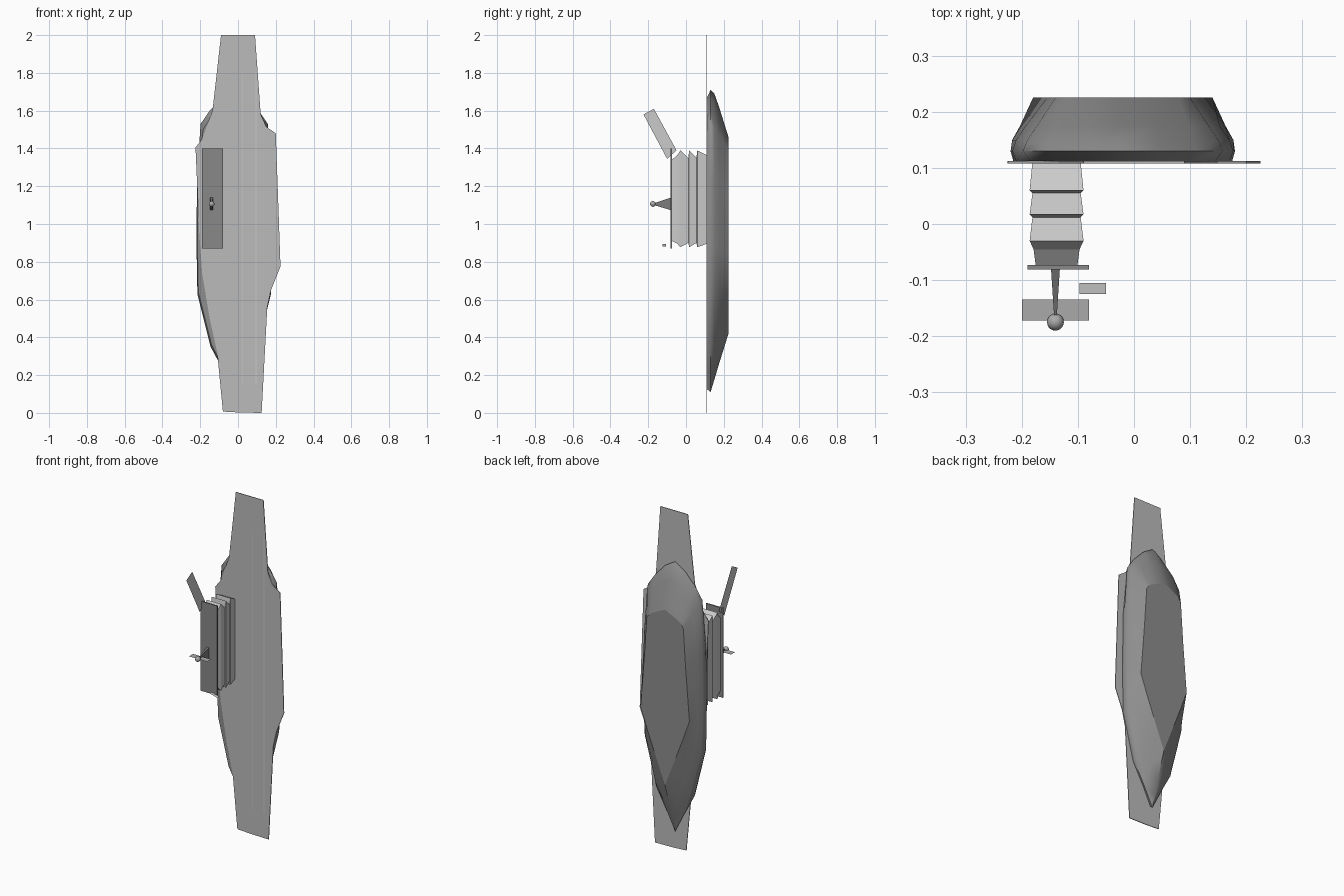
import bpy, bmesh, math

if "Cube" in bpy.data.objects:
    bpy.data.objects.remove(bpy.data.objects["Cube"])


def make(name, verts, faces, smooth=None, shade=None, sharp_caps=False):
    me = bpy.data.meshes.new(name)
    me.from_pydata(verts, [], faces)
    bm = bmesh.new()
    bm.from_mesh(me)
    bmesh.ops.remove_doubles(bm, verts=bm.verts, dist=1e-5)
    if len(faces) > 1:
        bmesh.ops.recalc_face_normals(bm, faces=bm.faces)
    bm.to_mesh(me)
    bm.free()
    ob = bpy.data.objects.new(name, me)
    bpy.context.collection.objects.link(ob)
    if smooth:
        for p in me.polygons:
            p.use_smooth = True
        me.set_sharp_from_angle(angle=math.radians(smooth))
    if sharp_caps:
        for p in me.polygons:
            if p.loop_total > 4:
                p.use_smooth = False
                for li in p.loop_indices:
                    me.edges[me.loops[li].edge_index].use_edge_sharp = True
    if shade:
        paint(me, shade)
    return ob


def paint(me, shade):
    m = bpy.data.materials.new(me.name + "_paint")
    m.diffuse_color = (shade, shade, shade, 1)
    m.use_nodes = True
    m.node_tree.nodes["Principled BSDF"].inputs["Base Color"].default_value = m.diffuse_color
    me.materials.append(m)


def loft(name, rings, smooth=None, shade=None, sharp_caps=False):
    n = len(rings[0])
    verts = [v for r in rings for v in r]
    faces = [[i * n + j, i * n + (j + 1) % n, (i + 1) * n + (j + 1) % n, (i + 1) * n + j]
             for i in range(len(rings) - 1) for j in range(n)]
    faces += [list(range(n)), list(range(len(verts) - n, len(verts)))]
    return make(name, verts, faces, smooth, shade, sharp_caps)


def rect(x, hx, y, z0, z1):
    return [(x - hx, y, z0), (x + hx, y, z0), (x + hx, y, z1), (x - hx, y, z1)]


def box(name, x0, x1, y0, y1, z0, z1, shade=None):
    x, h = (x0 + x1) / 2, (x1 - x0) / 2
    return loft(name, [rect(x, h, y0, z0, z1), rect(x, h, y1, z0, z1)], shade=shade)


# Flight deck: thin plate with an asymmetric outline
outline = [(-.09, 2.0), (.09, 2.0), (.12, 1.58), (.15, 1.515), (.20, 1.48),
           (.225, .775), (.175, .65), (.155, .56), (.125, 0), (.01, .002),
           (-.08, .007), (-.11, .32), (-.15, .50), (-.19, .74), (-.205, .95),
           (-.225, 1.405), (-.19, 1.45), (-.135, 1.60)]
loft("flight_deck", [[(x, y, z) for x, z in outline] for y in (.108, .112)], shade=.5)

# Hull: mirrored half outlines (half width, z) lofted from deck to flat keel
CX = -.02
halves = [
    (.112, [(0, 1.67), (.06, 1.63), (.12, 1.57), (.165, 1.50), (.19, 1.25),
            (.195, .90), (.19, .64), (.12, .36), (.052, .235), (0, .125)]),
    (.130, [(0, 1.71), (.065, 1.67), (.13, 1.60), (.178, 1.53), (.197, 1.25),
            (.20, .90), (.195, .63), (.125, .35), (.055, .22), (0, .11)]),
    (.150, [(0, 1.69), (.063, 1.64), (.127, 1.58), (.170, 1.51), (.190, 1.24),
            (.197, .89), (.185, .64), (.115, .38), (.05, .27), (0, .175)]),
    (.175, [(0, 1.62), (.058, 1.585), (.117, 1.53), (.153, 1.47), (.173, 1.22),
            (.183, .87), (.165, .66), (.095, .44), (.045, .34), (0, .26)]),
    (.225, [(0, 1.46), (.05, 1.437), (.10, 1.41), (.12, 1.38), (.135, 1.15),
            (.160, .84), (.12, .73), (.07, .60), (.035, .51), (0, .42)]),
]
loft("hull", [[(CX + w, y, z) for w, z in h] + [(CX - w, y, z) for w, z in h[-2:0:-1]]
              for y, h in halves], smooth=60, shade=.27, sharp_caps=True)

# Island: stepped tiers, each flaring towards the front
tiers = [(.110, .043, .895, 1.365), (.060, .048, .877, 1.39), (.055, .043, .90, 1.35),
         (.017, .048, .877, 1.39), (.012, .043, .90, 1.35), (-.030, .048, .877, 1.39),
         (-.045, .041, .895, 1.365), (-.075, .037, .91, 1.34)]
loft("island_tiers", [rect(-.138, h, y, z0, z1) for y, h, z0, z1 in tiers])
box("island_roof", -.19, -.08, -.081, -.073, .87, 1.40, shade=.25)

# Mast with yard and radar ball
loft("mast", [rect(-.14, .008, -.078, 1.073, 1.14), rect(-.14, .002, -.17, 1.10, 1.11)],
     shade=.2)
yard = [(-.20, -.172), (-.08, -.172), (-.08, -.135), (-.20, -.135)]
make("mast_yard", [(x, y, 1.105) for x, y in yard], [[0, 1, 2, 3]], shade=.4)
bm = bmesh.new()
bmesh.ops.create_uvsphere(bm, u_segments=20, v_segments=12, radius=.015)
bmesh.ops.translate(bm, verts=bm.verts, vec=(-.14, -.175, 1.106))
me = bpy.data.meshes.new("radar_ball")
bm.to_mesh(me)
bm.free()
me.polygons.foreach_set("use_smooth", [True] * len(me.polygons))
paint(me, .4)
bpy.context.collection.objects.link(bpy.data.objects.new("radar_ball", me))

# Slanted signal panel on the island side and small tilted platform
panel = [(-.225, 1.58), (-.17, 1.61), (-.05, 1.39), (-.10, 1.345)]
make("signal_panel", [(-.181, y, z) for y, z in panel], [[0, 1, 2, 3]])
strip = [(-.097, -.125, .895), (-.05, -.125, .882), (-.05, -.105, .882), (-.097, -.105, .895)]
make("side_platform", strip, [[0, 1, 2, 3]])

# Runway lines, painted just in front of the deck
for i, x in enumerate((.022, .095)):
    make(f"runway_line_{i + 1}", rect(x, .002, .1074, .15, 1.80), [[0, 1, 2, 3]], shade=.75)
